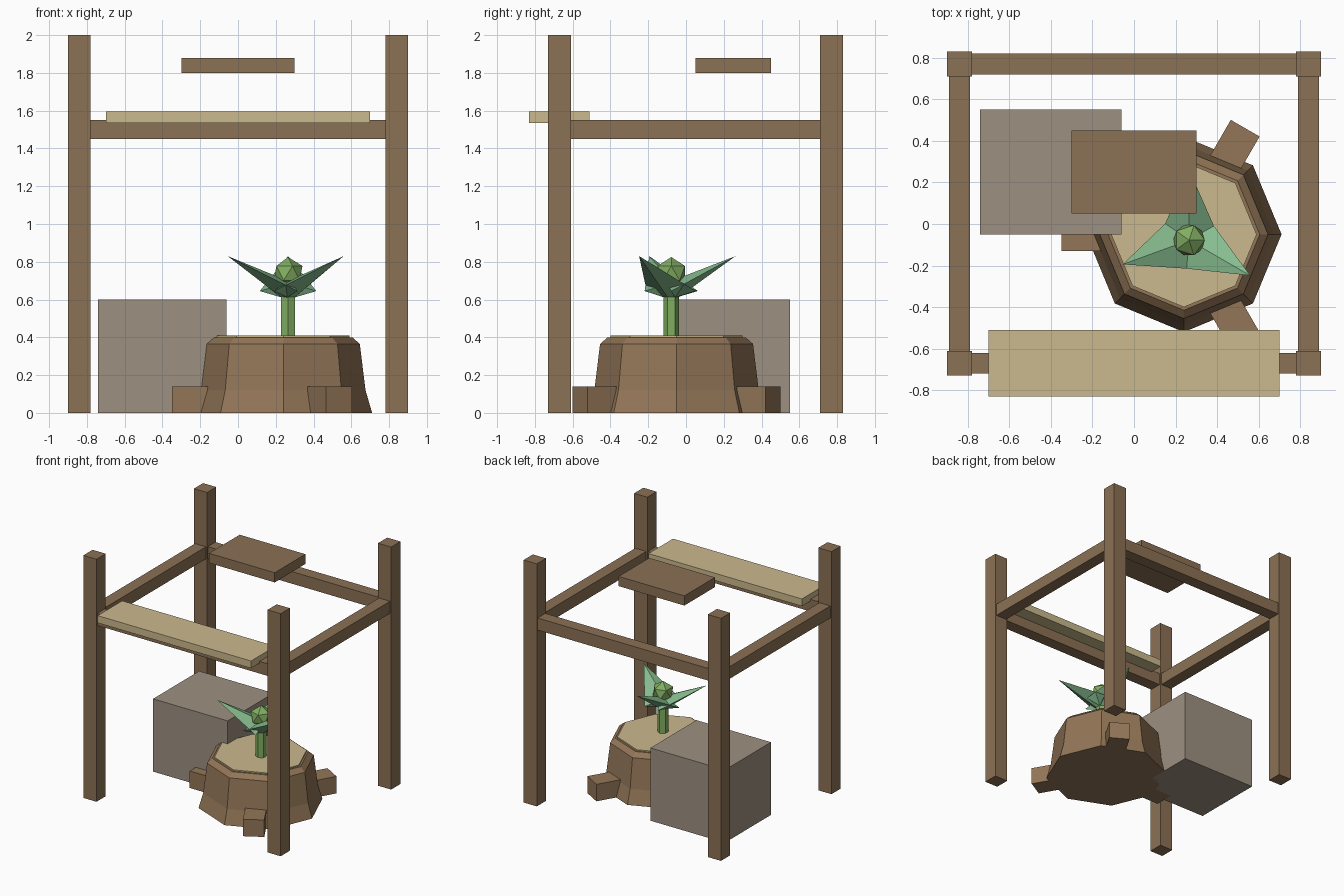
import bpy, bmesh
from math import sin, cos, pi, radians
from mathutils import Vector, Matrix

if "Cube" in bpy.data.objects:
    bpy.data.objects.remove(bpy.data.objects["Cube"])


def material(name, rgb):
    m = bpy.data.materials.new(name)
    m.diffuse_color = (*rgb, 1)
    m.use_nodes = True
    m.node_tree.nodes["Principled BSDF"].inputs["Base Color"].default_value = m.diffuse_color
    return m


WOOD = material("wood", (0.26, 0.165, 0.09))
BARK = material("bark", (0.29, 0.18, 0.095))
PALE = material("pale_wood", (0.60, 0.49, 0.27))
STONE = material("stone", (0.34, 0.28, 0.22))
LEAF = material("leaf", (0.24, 0.50, 0.27))
STEM = material("stem", (0.22, 0.42, 0.12))


def finish(name, bm, mat):
    bmesh.ops.recalc_face_normals(bm, faces=bm.faces)
    me = bpy.data.meshes.new(name)
    bm.to_mesh(me)
    bm.free()
    me.materials.append(mat)
    ob = bpy.data.objects.new(name, me)
    bpy.context.collection.objects.link(ob)
    return ob


def box(name, center, size, mat, turn=0):
    bm = bmesh.new()
    bmesh.ops.create_cube(bm, size=1, matrix=Matrix.Translation(center)
                          @ Matrix.Rotation(turn, 4, 'Z') @ Matrix.Diagonal((*size, 1)))
    return finish(name, bm, mat)


def lathe(name, center, profile, sides, mat, start=0):
    bm = bmesh.new()
    rings = [[bm.verts.new((center[0] + r * cos(start + 2 * pi * i / sides),
                            center[1] + r * sin(start + 2 * pi * i / sides), z))
              for i in range(sides)] for r, z in profile]
    for a, b in zip(rings, rings[1:]):
        for i in range(sides):
            j = (i + 1) % sides
            bm.faces.new((a[i], a[j], b[j], b[i]))
    bm.faces.new(rings[0])
    bm.faces.new(rings[-1])
    return finish(name, bm, mat)


# Frame: posts and rails
FRONT, BACK, SIDE = -0.67, 0.77, 0.84
for yname, y in (("front", FRONT), ("back", BACK)):
    for xname, x in (("left", -SIDE), ("right", SIDE)):
        box(f"{yname}_{xname}_post", (x, y, 1), (0.12, 0.12, 2), WOOD)
    box(f"{yname}_rail", (0, y, 1.5), (2 * SIDE, 0.1, 0.1), WOOD)
for xname, x in (("left", -SIDE), ("right", SIDE)):
    box(f"{xname}_rail", (x, 0.05, 1.5), (0.1, BACK - FRONT, 0.1), WOOD)

# Shelf plank, floating board and stone block
box("shelf_plank", (0, FRONT, 1.565), (1.4, 0.32, 0.06), PALE)
box("floating_board", (0, 0.25, 1.84), (0.6, 0.4, 0.08), WOOD)
box("stone_block", (-0.4, 0.25, 0.3), (0.68, 0.6, 0.6), STONE)

# Stump with cut face and three roots
STUMP = Vector((0.24, -0.05, 0))
lathe("stump", STUMP, [(0.47, 0), (0.435, 0.12), (0.405, 0.365), (0.365, 0.4)], 8, BARK)
lathe("stump_cut_face", STUMP, [(0.35, 0.39), (0.35, 0.41)], 8, PALE)
for i, deg in enumerate((60, 180, 300)):
    a = radians(deg)
    box(f"root_{i + 1}", STUMP + Vector((0.43 * cos(a), 0.43 * sin(a), 0.07)),
        (0.32, 0.16, 0.14), BARK, a)

# Sprout: stem, bud and three flattened cone leaves
SPROUT = Vector((0.265, -0.078, 0))
lathe("stem", SPROUT, [(0.042, 0.4), (0.042, 0.63)], 6, STEM, pi / 6)
bm = bmesh.new()
bmesh.ops.create_icosphere(bm, subdivisions=1, radius=0.085,
                           matrix=Matrix.Translation(SPROUT + Vector((0, 0, 0.74))))
finish("bud", bm, STEM)

for i, deg in enumerate((90, 200, 330)):
    bm = bmesh.new()
    out = Vector((cos(radians(deg)), sin(radians(deg)), 0))
    across = Vector((-out.y, out.x, 0))
    base = SPROUT + Vector((0, 0, 0.645))
    tip = bm.verts.new(SPROUT + out * 0.34 + Vector((0, 0, 0.83)))
    under = out * 0.024 - Vector((0, 0, 0.044))
    ring = [bm.verts.new(base + o) for o in (across * 0.15, under, across * -0.15, -under)]
    bm.faces.new(ring)
    for k in range(4):
        bm.faces.new((ring[k], ring[(k + 1) % 4], tip))
    finish(f"leaf_{i + 1}", bm, LEAF)
